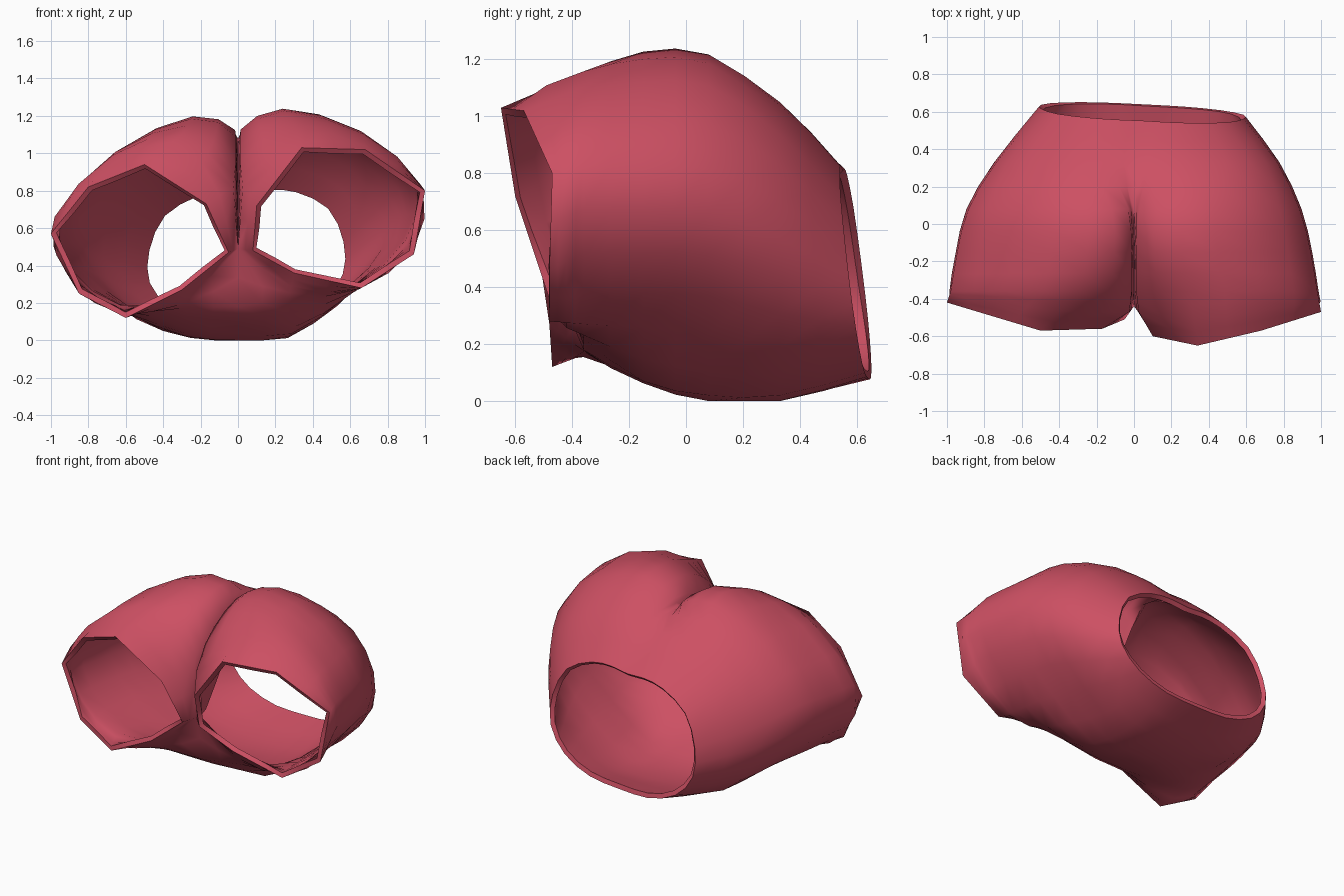
import bpy, bmesh
from mathutils import Vector

if "Cube" in bpy.data.objects:
    bpy.data.objects.remove(bpy.data.objects["Cube"])

# Half cross-sections (x, z): from the centre line over the top, round the hip, back under to the centre
SECTIONS = [
    (0.60, [(0, .81), (.12, .82), (.27, .80), (.45, .70), (.54, .51), (.54, .32), (.42, .17), (.22, .09), (0, .08)]),
    (0.33, [(0, 1.02), (.14, 1.03), (.35, 1.0), (.60, .87), (.75, .62), (.73, .36), (.52, .13), (.25, .02), (0, 0)]),
    (0.08, [(0, 1.08), (.03, 1.13), (.25, 1.19), (.62, 1.04), (.885, .72), (.84, .42), (.57, .17), (.27, .02), (0, 0)]),
    (-0.15, [(0, .80), (.012, 1.09), (.25, 1.20), (.65, 1.05), (.945, .72), (.89, .42), (.62, .19), (.30, .07), (0, .08)]),
    (-0.36, [(0, .52), (.012, .95), (.30, 1.12), (.67, 1.03), (.98, .72), (.92, .42), (.64, .20), (.27, .19), (0, .18)]),
]
# Eight-sided leg openings
LEG_RIGHT = [(.08, -.52, .48), (.10, -.60, .72), (.34, -.65, 1.03), (.68, -.57, 1.02),
             (1.0, -.47, .80), (.94, -.48, .46), (.66, -.48, .28), (.30, -.48, .36)]
LEG_LEFT = [(-.05, -.51, .47), (-.17, -.56, .73), (-.50, -.57, .94), (-.80, -.48, .82),
            (-1.0, -.42, .57), (-.85, -.44, .25), (-.60, -.47, .12), (-.30, -.48, .27)]


def refine(pts, straight=()):
    """Insert one smooth in-between point (Vector) per segment; listed segments stay straight."""
    p = [2 * pts[0] - pts[1]] + pts + [2 * pts[-1] - pts[-2]]
    out = []
    for i in range(len(pts) - 1):
        a, b, c, d = p[i:i + 4]
        mid = (b + c) / 2 if i in straight else (9 * (b + c) - a - d) / 16
        mid.z = max(mid.z, 0)
        out += [b, mid]
    return out + [pts[-1]]


def half_rings(side, leg):
    """Trunk rings leaning towards the raised leg, a crotch ring, then the leg opening."""
    tilt = .11 if side > 0 else .06
    rings = []
    for i, (y, pts) in enumerate(SECTIONS):
        ring = []
        for x, z in pts:
            x *= side
            if i == 0:      # slanted, slightly offset waist
                ring.append(Vector((x + .045, .55 + (.83 - z) * .12 - .05 * x, z + .04 * x)))
            else:
                shift = .015 if i == 1 else 0
                ring.append(Vector((x + shift, y, z + (tilt * x if z > .1 else 0))))
        rings.append(ring)
    end = [Vector(p) for p in leg + [leg[0]]]
    crotch = [(a + b) / 2 for a, b in zip(rings[-1], end)]
    crotch[0] = Vector((0, -.44, .49))
    crotch[8] = crotch[0].copy()
    crotch[1] = Vector((.025 * side, -.47, .82))
    rings += [crotch, end]
    # refine around each ring; the leg opening keeps its eight straight sides
    last = len(rings) - 1
    rings = [refine(r, range(8) if k == last else (0,)) for k, r in enumerate(rings)]
    # refine lengthwise
    lines = [refine(list(line), (4, 5)) for line in zip(*rings)]
    return list(zip(*lines))


bm = bmesh.new()
for side, leg in ((1, LEG_RIGHT), (-1, LEG_LEFT)):
    rings = [[bm.verts.new(p) for p in r] for r in half_rings(side, leg)]
    for a, b in zip(rings, rings[1:]):
        for j in range(len(a) - 1):
            quad = [a[j], a[j + 1], b[j + 1], b[j]]
            bm.faces.new(quad if side > 0 else quad[::-1])
bmesh.ops.remove_doubles(bm, verts=bm.verts[:], dist=0.001)

# Turn the cloth outward: the topmost face must look up
bm.normal_update()
top = max(bm.faces, key=lambda f: f.calc_center_median().z)
if top.normal.z < 0:
    bmesh.ops.reverse_faces(bm, faces=bm.faces[:])

mesh = bpy.data.meshes.new("shorts")
bm.to_mesh(mesh)
bm.free()
shorts = bpy.data.objects.new("shorts", mesh)
bpy.context.collection.objects.link(shorts)

# Cloth thickness gives the rims of the waist and legs
solid = shorts.modifiers.new("cloth_thickness", 'SOLIDIFY')
solid.thickness = 0.03
solid.offset = -1

red = bpy.data.materials.new("red_cloth")
red.diffuse_color = (0.61, 0.08, 0.125, 1)
red.use_nodes = True
red.node_tree.nodes["Principled BSDF"].inputs["Base Color"].default_value = red.diffuse_color
mesh.materials.append(red)

bpy.context.view_layer.objects.active = shorts
shorts.select_set(True)
bpy.ops.object.modifier_apply(modifier=solid.name)
bpy.ops.object.shade_smooth_by_angle(angle=1.1)
